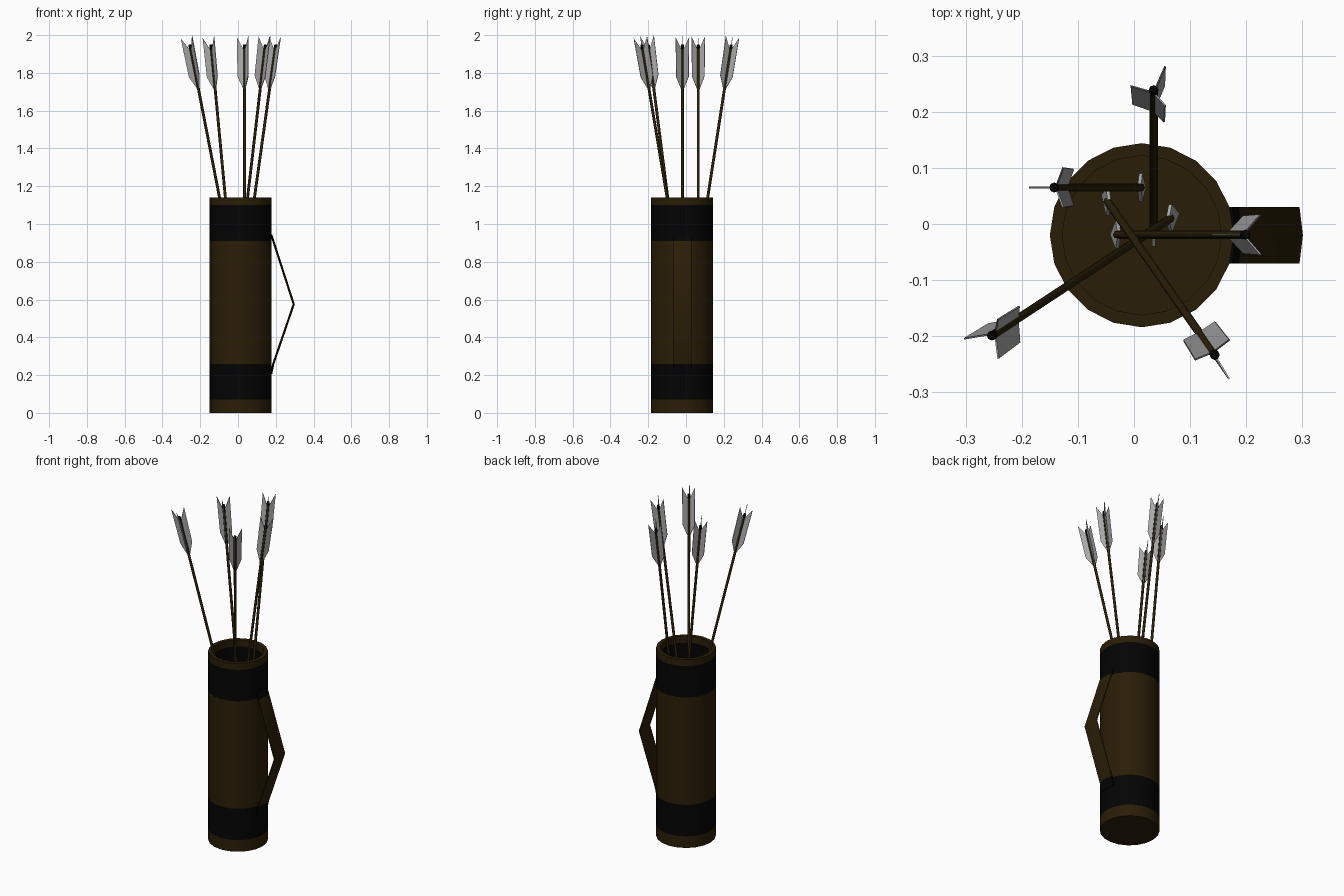
import bpy, bmesh, math
from mathutils import Vector

if "Cube" in bpy.data.objects:
    bpy.data.objects.remove(bpy.data.objects["Cube"])

CX, CY = 0.014, -0.02          # quiver axis


def material(name, rgb):
    m = bpy.data.materials.new(name)
    m.diffuse_color = (*rgb, 1)
    m.use_nodes = True
    m.node_tree.nodes["Principled BSDF"].inputs["Base Color"].default_value = m.diffuse_color
    return m


leather = material("brown leather", (0.023, 0.0125, 0.002))
black = material("black band", (0.001, 0.001, 0.001))
wood = material("dark wood", (0.027, 0.016, 0.003))
grey = material("grey feather", (0.4, 0.4, 0.4))


def make(name, verts, faces, mats, smooth=False):
    me = bpy.data.meshes.new(name)
    me.from_pydata(verts, [], faces)
    for m in mats:
        me.materials.append(m)
    bm = bmesh.new()
    bm.from_mesh(me)
    bmesh.ops.recalc_face_normals(bm, faces=bm.faces)
    bm.to_mesh(me)
    bm.free()
    ob = bpy.data.objects.new(name, me)
    bpy.context.collection.objects.link(ob)
    if smooth:
        bpy.ops.object.select_all(action='DESELECT')
        ob.select_set(True)
        bpy.context.view_layer.objects.active = ob
        bpy.ops.object.shade_smooth_by_angle(angle=math.radians(50))
    return ob


def lathe(name, profile, sides, mats, centre=(0, 0), smooth=True):
    """Spin (radius, z) points round a vertical axis and cap both ends."""
    verts = [(centre[0] + r * math.cos(2 * math.pi * i / sides),
              centre[1] + r * math.sin(2 * math.pi * i / sides), z)
             for r, z in profile for i in range(sides)]
    faces = [(k * sides + i, k * sides + (i + 1) % sides,
              (k + 1) * sides + (i + 1) % sides, (k + 1) * sides + i)
             for k in range(len(profile) - 1) for i in range(sides)]
    last = (len(profile) - 1) * sides
    faces += [tuple(range(sides)), tuple(range(last, last + sides))]
    return make(name, verts, faces, mats, smooth)


def plate(name, outline, thick, angle, mat):
    """Flat plate from (radius, z) outline, turned about z by angle."""
    c, s = math.cos(angle), math.sin(angle)
    n = len(outline)
    verts = [(r * c - t * s, r * s + t * c, z)
             for t in (-thick / 2, thick / 2) for r, z in outline]
    faces = [tuple(range(n)), tuple(range(n, 2 * n))]
    faces += [(i, (i + 1) % n, n + (i + 1) % n, n + i) for i in range(n)]
    return make(name, verts, faces, [mat])


def paint_bands(ob, mask=lambda c: True):
    """Black between the band heights."""
    for f in ob.data.polygons:
        z = f.center.z
        if mask(f.center) and (0.07 < z < 0.26 or 0.91 < z < 1.10):
            f.material_index = 1


# Quiver: hollow tube with two black bands, also lined black at the mouth
R, RI = 0.164, 0.142
quiver = lathe("quiver", [(R, 0), (R, 0.07), (R, 0.26), (R, 0.91), (R, 1.10),
                          (R, 1.14), (RI, 1.14), (RI, 1.10), (RI, 0.91),
                          (RI, 0.04)],
               20, [leather, black], (CX, CY))
paint_bands(quiver)

# Strap: bent leather strip with a bulged middle line, black at the bands
rows = [(0.175, 0.945), (0.187, 0.91), (0.295, 0.575), (0.187, 0.26),
        (0.175, 0.205)]
verts, faces = [], []
for x, z in rows:
    for t in (0, -0.006):
        for y, bulge in ((-0.05, 0), (0, 0.006), (0.05, 0)):
            verts.append((x + t + bulge, CY + y, z))
loop = [0, 1, 2, 5, 4, 3]
for k in range(len(rows) - 1):
    for i in range(6):
        a, b = loop[i], loop[(i + 1) % 6]
        faces.append((k * 6 + a, k * 6 + b, k * 6 + 6 + b, k * 6 + 6 + a))
faces += [tuple(loop), tuple(6 * (len(rows) - 1) + i for i in loop)]
paint_bands(make("strap", verts, faces, [leather, black], True))

# Arrows: (tip inside the quiver, nock end), local z runs up the shaft
arrows = [((0.012, 0.065), (-0.143, 0.065)),
          ((0.035, -0.015), (0.035, 0.24)),
          ((-0.03, -0.019), (0.20, -0.019)),
          ((-0.047, 0.04), (0.145, -0.235)),
          ((0.065, 0.01), (-0.255, -0.20))]
Z0, Z1 = 0.30, 1.95
for n, (a, b) in enumerate(arrows, 1):
    base = Vector((*a, Z0))
    axis = Vector((*b, Z1)) - base
    L = axis.length
    parts = [lathe(f"arrow_shaft_{n}", [(0.0075, 0), (0.0075, L - 0.02)], 8, [wood]),
             lathe(f"arrow_nock_{n}", [(0.008, L - 0.025), (0.009, L - 0.01),
                                       (0.007, L)], 8, [black])]
    for k in range(3):         # three feathers, one pointing to -x
        parts.append(plate(f"arrow_feather_{n}_{k + 1}",
                           [(0.004, L - 0.245), (0.038, L - 0.17),
                            (0.041, L + 0.04), (0.004, L - 0.03)],
                           0.003, math.pi + k * 2 * math.pi / 3, grey))
    parts.append(plate(f"arrow_head_{n}", [(0, -0.07), (0.025, 0), (0, 0.03),
                                           (-0.025, 0)], 0.006, math.pi / 2, grey))
    rot = Vector((0, 0, 1)).rotation_difference(axis)
    for p in parts:
        p.rotation_mode = 'QUATERNION'
        p.rotation_quaternion = rot
        p.location = base
